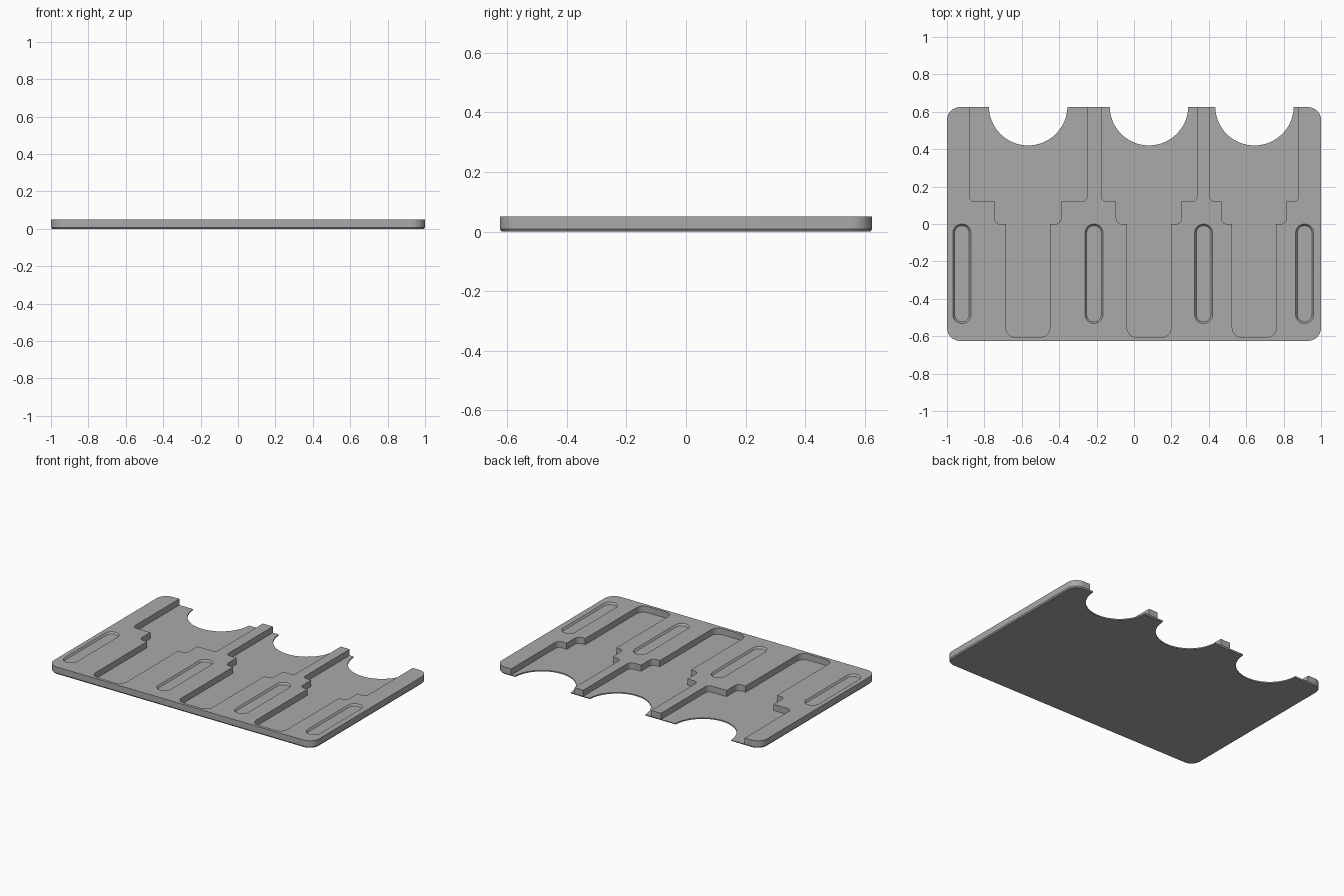
import bpy, bmesh
from math import pi, cos, sin
from mathutils import Vector

cube = bpy.data.objects.get("Cube")
if cube:
    bpy.data.objects.remove(cube, do_unlink=True)

grey = bpy.data.materials.new("plain_grey")
grey.use_nodes = True
COLOUR = (0.4, 0.4, 0.4, 1)
grey.diffuse_color = COLOUR
grey.node_tree.nodes["Principled BSDF"].inputs["Base Color"].default_value = COLOUR

HEIGHT, FLOOR, BACK, FRONT = 0.05, 0.008, 0.625, -0.625


def rounded(corners, steps=8):
    """Outline from (x, y, radius) corners, with a tangent arc at each one."""
    out = []
    for i, (x, y, r) in enumerate(corners):
        p = Vector((x, y))
        if r == 0:
            out.append(p)
            continue
        a = (Vector(corners[i - 1][:2]) - p).normalized()
        b = (Vector(corners[(i + 1) % len(corners)][:2]) - p).normalized()
        centre = p + (a + b) * r
        for k in range(steps + 1):
            t = k / steps * pi / 2
            out.append(centre - b * r * cos(t) - a * r * sin(t))
    return out


def rectangle(x0, x1, y0, y1, r, steps=8):
    return rounded([(x0, y0, r), (x1, y0, r), (x1, y1, r), (x0, y1, r)], steps)


def loft(name, layers):
    """Closed solid through matching outlines, each given as (z, outline)."""
    bm = bmesh.new()
    rings = [[bm.verts.new((p.x, p.y, z)) for p in pts] for z, pts in layers]
    bm.faces.new(rings[0][::-1])
    bm.faces.new(rings[-1])
    for low, high in zip(rings, rings[1:]):
        for i in range(len(low)):
            j = (i + 1) % len(low)
            bm.faces.new((low[i], low[j], high[j], high[i]))
    bmesh.ops.recalc_face_normals(bm, faces=bm.faces)
    mesh = bpy.data.meshes.new(name)
    bm.to_mesh(mesh)
    bm.free()
    obj = bpy.data.objects.new(name, mesh)
    bpy.context.collection.objects.link(obj)
    mesh.materials.append(grey)
    return obj


def cut(target, cutter):
    bpy.context.view_layer.objects.active = target
    mod = target.modifiers.new("cut", 'BOOLEAN')
    mod.operation, mod.solver, mod.object = 'DIFFERENCE', 'EXACT', cutter
    cutter.hide_render = True
    bpy.ops.object.modifier_apply(modifier=mod.name)
    bpy.data.objects.remove(cutter, do_unlink=True)


# Tray body with rounded corners and a chamfered lower edge
IN = 0.006
tray = loft("tray", [
    (0, rectangle(-1 + IN, 1 - IN, FRONT + IN, BACK - IN, 0.07 - IN)),
    (0.008, rectangle(-1, 1, FRONT, BACK, 0.07)),
    (HEIGHT, rectangle(-1, 1, FRONT, BACK, 0.07))])

# Stepped pockets: x limits of the wide, middle and narrow parts, thumb notch x
pockets = [
    ((-0.88, -0.25), (-0.745, -0.39), (-0.685, -0.45), -0.566),
    ((-0.175, 0.337), (-0.095, 0.255), (-0.037, 0.198), 0.08),
    ((0.404, 0.88), (0.468, 0.815), (0.525, 0.76), 0.644)]
for (w0, w1), (m0, m1), (n0, n1), notch_x in pockets:
    outline = rounded([
        (n0, -0.605, 0.05), (n1, -0.605, 0.05), (n1, 0, 0), (m1, 0, 0.03),
        (m1, 0.12, 0), (w1, 0.12, 0.03), (w1, 0.7, 0), (w0, 0.7, 0),
        (w0, 0.12, 0.03), (m0, 0.12, 0), (m0, 0, 0.03), (n0, 0, 0)])
    cut(tray, loft("pocket_cutter", [(FLOOR, outline), (0.1, outline)]))
    notch = [Vector((notch_x + 0.21 * cos(k * pi / 32), 0.63 + 0.21 * sin(k * pi / 32)))
             for k in range(64)]
    cut(tray, loft("notch_cutter", [(-0.1, notch), (0.1, notch)]))

# Shallow long slots with sloping walls
for x in (-0.92, -0.214, 0.372, 0.912):
    layers = []
    for z, half in ((HEIGHT - 0.012, 0.039), (HEIGHT, 0.048), (0.1, 0.048)):
        layers.append((z, rectangle(x - half, x + half, -0.484 - half,
                                    -0.048 + half, half - 0.0005)))
    cut(tray, loft("slot_cutter", layers))

bpy.ops.object.select_all(action='DESELECT')
tray.select_set(True)
bpy.context.view_layer.objects.active = tray
bpy.ops.object.shade_smooth_by_angle(angle=pi / 6)
